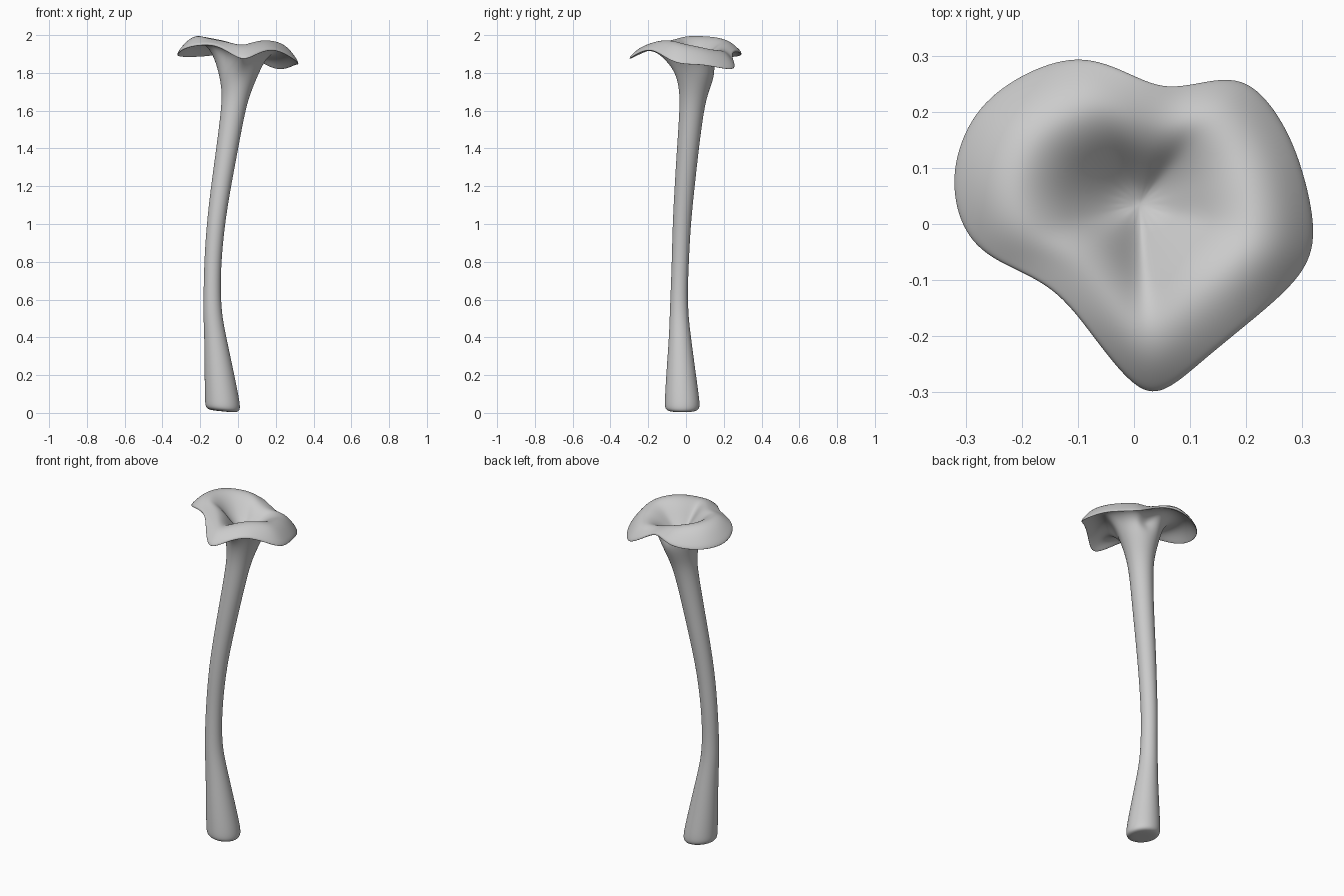
import bpy, bmesh, math

# Stem stations: x, y, z, radius
STEM = [(-.08, -.02, .008, .068), (-.081, -.02, .02, .092), (-.082, -.02, .06, .093),
        (-.098, -.026, .2, .079), (-.12, -.032, .4, .058), (-.135, -.037, .52, .049),
        (-.137, -.036, .65, .045), (-.134, -.03, .8, .045), (-.118, -.023, 1.0, .048),
        (-.09, -.007, 1.2, .053), (-.057, .01, 1.4, .058), (-.026, .03, 1.6, .064),
        (-.008, .042, 1.7, .076), (.005, .053, 1.8, .106)]
# Wavy cap, one spoke per row: rim x, rim y, rim z, crest z
CAP = [(.325, -.03, 1.86, 1.96), (.30, .09, 1.86, 1.945), (.265, .18, 1.84, 1.93),
       (.20, .262, 1.83, 1.925), (.12, .25, 1.87, 1.925), (.05, .235, 1.915, 1.93),
       (-.02, .272, 1.93, 1.955), (-.1, .30, 1.91, 1.975), (-.2, .265, 1.90, 1.99),
       (-.285, .20, 1.90, 2.0), (-.325, .09, 1.905, 2.005), (-.305, -.01, 1.93, 2.003),
       (-.25, -.065, 1.955, 1.99), (-.14, -.105, 1.965, 1.975), (-.07, -.20, 1.935, 1.965),
       (.0, -.29, 1.89, 1.955), (.05, -.302, 1.885, 1.955), (.12, -.24, 1.925, 1.97),
       (.20, -.175, 1.94, 1.98), (.29, -.10, 1.89, 1.975)]
N = len(CAP)
PIT = (.01, .035, 1.83)
CREST = .66


def cap_ring(t, drop=0.0):
    pts = []
    for x, y, rim, crest in CAP:
        if t < CREST:
            u = t / CREST
            z = PIT[2] + (crest - PIT[2]) * u * u * (3 - 2 * u)
        else:
            z = crest - (crest - rim) * ((t - CREST) / (1 - CREST)) ** 2
        pts.append((PIT[0] + (x - PIT[0]) * t, PIT[1] + (y - PIT[1]) * t, z - drop))
    return pts


def stem_ring(x, y, z, r):
    a0 = math.radians(-10)
    tilt = -.1 if z < .1 else 0
    r *= 1.012
    return [(x + r * math.cos(a0 + math.tau * i / N), y + r * math.sin(a0 + math.tau * i / N),
             z + tilt * r * math.cos(a0 + math.tau * i / N)) for i in range(N)]


# Stem, underside, rim and funnel form one continuous skin
rings = [stem_ring(*s) for s in STEM]
rings += [cap_ring(t, d) for t, d in ((.45, .05), (.62, .035), (.82, .025), (.97, .018), (1.015, .012))]
rings += [cap_ring(t) for t in (1.015, .97, .83, .66, .48, .32, .16)]

bm = bmesh.new()
loops = [[bm.verts.new(p) for p in ring] for ring in rings]
for a, b in zip(loops, loops[1:]):
    for i in range(N):
        j = (i + 1) % N
        bm.faces.new((a[i], a[j], b[j], b[i]))
for loop, p in ((loops[0], (STEM[0][0], STEM[0][1], .008)), (loops[-1], PIT)):
    c = bm.verts.new(p)
    for i in range(N):
        bm.faces.new((loop[i], loop[(i + 1) % N], c))
bmesh.ops.recalc_face_normals(bm, faces=bm.faces[:])
for f in bm.faces:
    f.smooth = True
me = bpy.data.meshes.new("mushroom")
bm.to_mesh(me)
bm.free()
mushroom = bpy.data.objects.new("mushroom", me)
bpy.context.collection.objects.link(mushroom)
sub = mushroom.modifiers.new("smooth", 'SUBSURF')
sub.levels = sub.render_levels = 3
